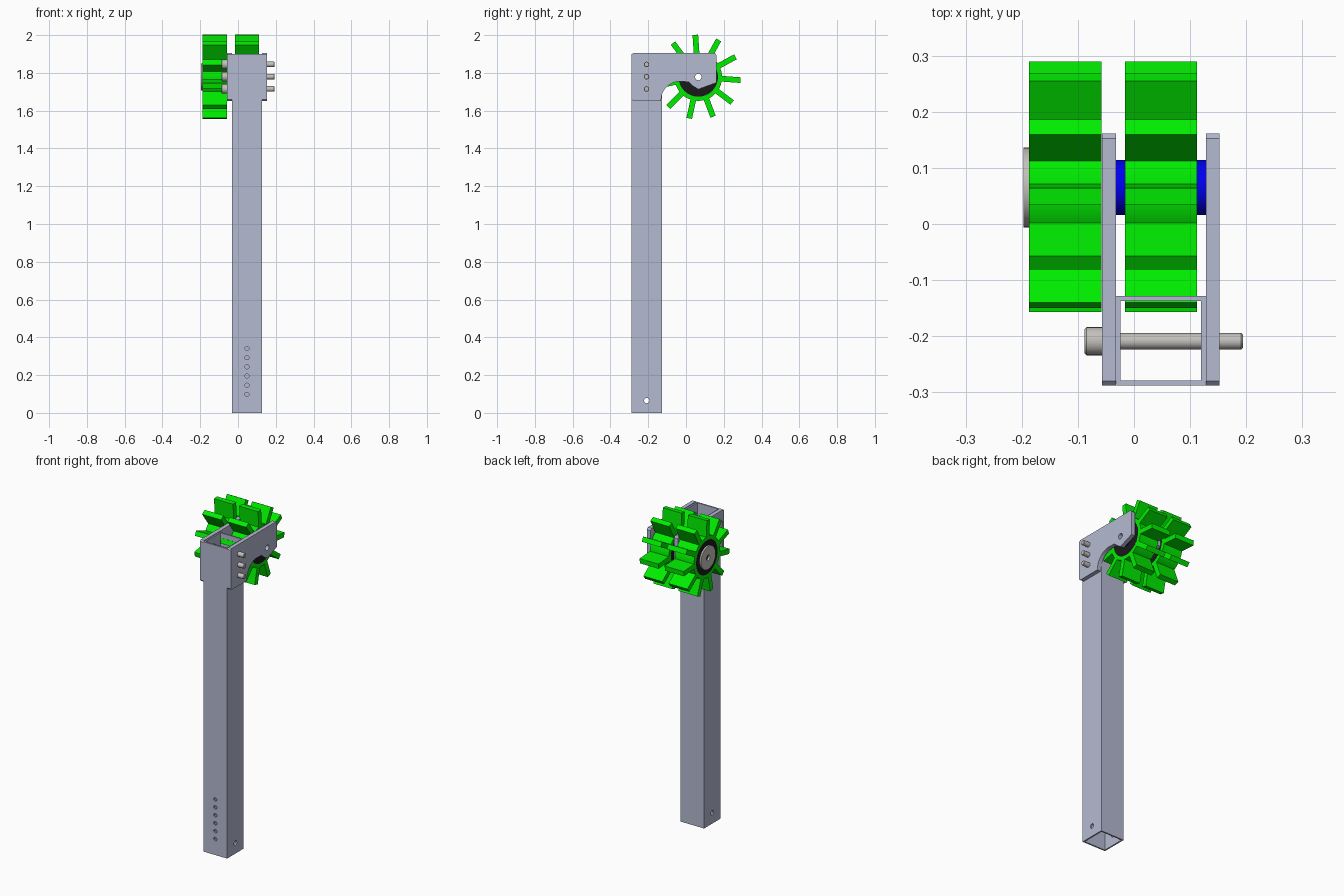
import bpy, bmesh
from math import sin, cos, pi, radians
from mathutils import Vector, Matrix

if "Cube" in bpy.data.objects:
    bpy.data.objects.remove(bpy.data.objects["Cube"])

AY, AZ = 0.065, 1.778            # wheel axle position
TX0, TX1 = -0.033, 0.128         # tube sides
TY0, TY1 = -0.288, -0.128        # tube front and back
WALL = 0.009


def material(name, colour):
    m = bpy.data.materials.new(name)
    m.diffuse_color = (*colour, 1)
    m.use_nodes = True
    m.node_tree.nodes["Principled BSDF"].inputs["Base Color"].default_value = m.diffuse_color
    return m


GREEN = material("green", (0.0, 0.85, 0.0))
BLACK = material("black", (0.01, 0.01, 0.01))
BLUE = material("blue", (0.0, 0.0, 0.85))
STEEL = material("steel", (0.55, 0.53, 0.5))
PAINT = material("pale_blue_grey", (0.46, 0.49, 0.64))


def finish(name, bm, mat=None):
    bmesh.ops.remove_doubles(bm, verts=bm.verts, dist=1e-6)
    bmesh.ops.recalc_face_normals(bm, faces=bm.faces)
    me = bpy.data.meshes.new(name)
    bm.to_mesh(me)
    bm.free()
    me.shade_smooth()
    me.set_sharp_from_angle(angle=radians(30))
    if mat:
        me.materials.append(mat)
    ob = bpy.data.objects.new(name, me)
    bpy.context.collection.objects.link(ob)
    return ob


def lathe_x(bm, profile, y, z, n=48):
    """Revolve a closed (x, radius) profile around an axis along x."""
    rings = [[bm.verts.new((x, y + r * cos(2 * pi * i / n), z + r * sin(2 * pi * i / n)))
              for x, r in profile] for i in range(n)]
    k = len(profile)
    for i in range(n):
        a, b = rings[i], rings[(i + 1) % n]
        for j in range(k):
            bm.faces.new((a[j], a[(j + 1) % k], b[(j + 1) % k], b[j]))
    bmesh.ops.remove_doubles(bm, verts=bm.verts, dist=1e-6)


def ring(name, x0, x1, r_in, r_out, mat):
    bm = bmesh.new()
    lathe_x(bm, [(x0, r_in), (x0, r_out), (x1, r_out), (x1, r_in)], AY, AZ)
    return finish(name, bm, mat)


def extrude(name, points, offset, mat=None):
    bm = bmesh.new()
    face = bm.faces.new([bm.verts.new(p) for p in points])
    res = bmesh.ops.extrude_face_region(bm, geom=[face])
    bmesh.ops.translate(bm, vec=Vector(offset),
                        verts=[v for v in res["geom"] if isinstance(v, bmesh.types.BMVert)])
    return finish(name, bm, mat)


def drill(ob, centre, axis, radius, length):
    """Cut a round hole and discard the cutter."""
    bm = bmesh.new()
    rot = Matrix.Rotation(pi / 2, 4, "Y" if axis == "X" else "X")
    bmesh.ops.create_cone(bm, cap_ends=True, segments=24, radius1=radius, radius2=radius,
                          depth=length, matrix=Matrix.Translation(centre) @ rot)
    cutter = finish("cutter", bm)
    cutter.hide_render = True
    mod = ob.modifiers.new("hole", "BOOLEAN")
    mod.operation, mod.solver, mod.object = "DIFFERENCE", "EXACT", cutter
    bpy.context.view_layer.update()
    me = bpy.data.meshes.new_from_object(ob.evaluated_get(bpy.context.evaluated_depsgraph_get()))
    ob.modifiers.clear()
    ob.data = me
    bpy.data.objects.remove(cutter)
    me.shade_smooth()
    me.set_sharp_from_angle(angle=radians(30))


# square tube, open at both ends
bm = bmesh.new()
loops = []
for d in (0, WALL):
    for z in (0, 1.9):
        loops.append([bm.verts.new((x, y, z)) for x, y in (
            (TX0 + d, TY0 + d), (TX1 - d, TY0 + d), (TX1 - d, TY1 - d), (TX0 + d, TY1 - d))])
o0, o1, i0, i1 = loops
for a, b in ((o0, o1), (o1, i1), (i1, i0), (i0, o0)):
    for j in range(4):
        bm.faces.new((a[j], a[(j + 1) % 4], b[(j + 1) % 4], b[j]))
tube = finish("square_tube", bm, PAINT)
cx, cy = (TX0 + TX1) / 2, (TY0 + TY1) / 2
for i in range(6):
    drill(tube, (cx, TY0, 0.098 + 0.0486 * i), "Y", 0.011, 0.06)
drill(tube, (cx, cy, 0.065), "X", 0.014, 0.4)

# hooked side plates
hook = [(TY0, 1.66), (-0.28, 1.652), (-0.132, 1.652)]
hook += [(-0.032 - 0.1 * cos(t), 1.655 + 0.1 * sin(t))
         for t in (radians(10 * i) for i in range(1, 10))]
hook += [(0.015, 1.752), (0.035, 1.732), (0.065, 1.713), (0.161, 1.748),
         (0.161, 1.895), (0.152, 1.905), (-0.28, 1.905), (TY0, 1.897)]
for side, x in (("left", -0.057), ("right", TX1)):
    plate = extrude(side + "_hook_plate", [(x, y, z) for y, z in hook], (0.0245, 0, 0), PAINT)
    drill(plate, (x, AY, AZ), "X", 0.017, 0.1)

# bolts through plates and tube
for i in range(3):
    bm = bmesh.new()
    lathe_x(bm, [(-0.088, 0), (-0.088, 0.022), (-0.085, 0.025), (-0.057, 0.025),
                 (-0.057, 0.0145), (0.191, 0.0145), (0.194, 0.012), (0.194, 0)],
            cy - 0.001, 1.715 + 0.065 * i, 32)
    finish("bolt_%d" % (i + 1), bm, STEEL)

# paddle wheels: green rim with eleven paddles, black core
for name, x0, x1, bore in (("outer", -0.187, -0.058, 0.017), ("inner", -0.016, 0.112, 0.049)):
    bm = bmesh.new()
    lathe_x(bm, [(x0, 0.104), (x0, 0.126), (x1, 0.126), (x1, 0.104)], AY, AZ, 66)
    for i in range(11):
        mat = (Matrix.Translation(((x0 + x1) / 2, AY, AZ))
               @ Matrix.Rotation(radians(94 + i * 360 / 11), 4, "X")
               @ Matrix.Translation((0, 0.17, 0))
               @ Matrix.Diagonal((x1 - x0, 0.108, 0.03, 1)))
        bmesh.ops.create_cube(bm, size=1, matrix=mat)
    finish(name + "_paddle_wheel", bm, GREEN)
    ring(name + "_wheel_core", x0, x1, bore, 0.104, BLACK)

# hollow axle sleeve and end washer
ring("axle_sleeve", TX0, TX1, 0.017, 0.049, BLUE)
ring("end_washer", -0.197, -0.187, 0.017, 0.071, STEEL)
